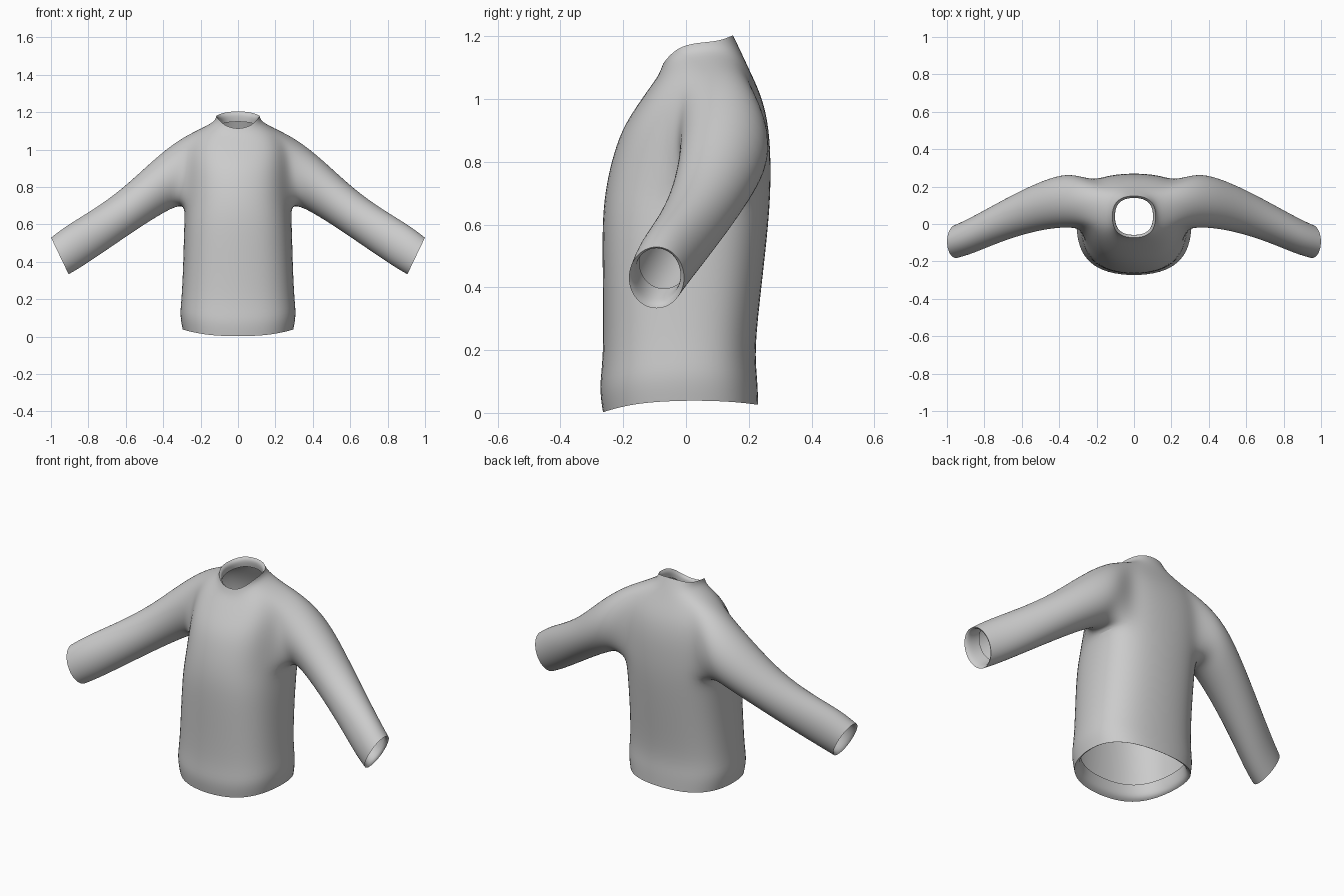
import bpy, bmesh
from math import sin, cos, pi

cube = bpy.data.objects.get("Cube")
if cube:
    bpy.data.objects.remove(cube, do_unlink=True)

# One fabric colour
fabric = bpy.data.materials.new("grey_fabric")
fabric.use_nodes = True
grey = (0.6, 0.6, 0.6, 1)
fabric.diffuse_color = grey
fabric.node_tree.nodes["Principled BSDF"].inputs["Base Color"].default_value = grey

COLS = 8                 # half-torso columns, front centre to back centre
ARM_COLS = (3, 6)        # armhole limits
ARM_ROWS = (7, 11)
HEM_ROW, NECK_ROW = 2, 13

# Torso rows: z front, z side, z back, half width, y front, y back, y side
torso_rows = [
    (.08, .12, .10, .275, -.235, .20, 0),      # hem turned inside
    (.02, .05, .04, .28, -.24, .21, 0),
    (0, .04, .025, .302, -.27, .235, 0),       # hem edge
    (.08, .12, .11, .318, -.283, .232, 0),
    (.17, .20, .20, .307, -.268, .222, 0),
    (.40, .40, .40, .298, -.27, .245, .01),
    (.60, .59, .60, .294, -.274, .267, .04),
    (.71, .70, .71, .287, -.264, .273, .09),   # armpit
    (.80, .80, .80, .283, -.245, .273, .11),
    (.90, .91, .90, .280, -.213, .268, .12),
    (.98, 1.02, 1.0, .270, -.160, .248, .12),
    (1.04, 1.105, 1.09, .220, -.115, .205, .10),  # shoulder
    (1.075, 1.15, 1.15, .125, -.088, .178, .05),  # collar base
    (1.11, 1.18, 1.205, .118, -.075, .152, .04),  # collar edge
    (1.10, 1.165, 1.19, .102, -.06, .138, .04),
    (1.07, 1.13, 1.15, .105, -.06, .145, .04),
]

# Sleeve rings: top x, top z, bottom x, bottom z, y front, y back
sleeve_rings = [
    (.31, 1.06, .325, .695, -.02, .268),
    (.45, .95, .375, .675, -.02, .262),
    (.62, .787, .50, .60, -.045, .20),
    (.78, .676, .68, .477, -.10, .11),
    (.92, .593, .83, .375, -.163, .03),
    (1.0, .53, .905, .332, -.183, -.005),      # cuff edge
    (.985, .52, .902, .352, -.165, -.025),     # cuff turned inside
    (.925, .565, .845, .395, -.15, .01),
]
CUFF_RING = 5

bm = bmesh.new()
crease = bm.edges.layers.float.new("crease_edge")


def torso_point(row, col):
    zf, zs, zb, width, yf, yb, ys = row
    a = pi * col / COLS
    t = cos(a)
    x = 0 if col in (0, COLS) else width * sin(a) ** .8
    y_end, z_end = (yf, zf) if t > 0 else (yb, zb)
    return x, ys + (y_end - ys) * abs(t) ** .8, zs + (z_end - zs) * t * t


def sharpen(loop, closed):
    pairs = list(zip(loop, loop[1:]))
    if closed:
        pairs.append((loop[-1], loop[0]))
    for a, b in pairs:
        bm.edges.get((a, b))[crease] = 1


# Torso surface with an opening for the sleeve
grid = [[bm.verts.new(torso_point(row, c)) for c in range(COLS + 1)]
        for row in torso_rows]
(c0, c1), (r0, r1) = ARM_COLS, ARM_ROWS
for r in range(len(grid) - 1):
    for c in range(COLS):
        if not (r0 <= r < r1 and c0 <= c < c1):
            bm.faces.new((grid[r][c], grid[r][c + 1],
                          grid[r + 1][c + 1], grid[r + 1][c]))
for r in (HEM_ROW, NECK_ROW):
    sharpen(grid[r], False)

# Sleeve grown from the armhole: up the front, over the shoulder, down the back
armhole = [grid[r][c0] for r in range(r0, r1 + 1)]
armhole += [grid[r1][c] for c in range(c0 + 1, c1 + 1)]
armhole += [grid[r][c1] for r in range(r1 - 1, r0 - 1, -1)]
armhole += [grid[r0][c] for c in range(c1 - 1, c0, -1)]
n = len(armhole)
previous = armhole
for i, (tx, tz, bx, bz, yf, yb) in enumerate(sleeve_rings):
    ring = []
    for k in range(n):
        a = 2 * pi * (k - 2) / n
        up, fwd = sin(a) * .51, cos(a) * .51
        ring.append(bm.verts.new(((tx + bx) / 2 + (tx - bx) * up,
                                  (yf + yb) / 2 + (yf - yb) * fwd,
                                  (tz + bz) / 2 + (tz - bz) * up)))
    for k in range(n):
        j = (k + 1) % n
        bm.faces.new((previous[k], ring[k], ring[j], previous[j]))
    if i == CUFF_RING:
        sharpen(ring, True)
    previous = ring

mesh = bpy.data.meshes.new("sweater")
bm.to_mesh(mesh)
bm.free()
mesh.materials.append(fabric)
sweater = bpy.data.objects.new("sweater", mesh)
bpy.context.collection.objects.link(sweater)

# Smooth shading, mirrored half, rounded surface
bpy.ops.object.select_all(action="DESELECT")
sweater.select_set(True)
bpy.context.view_layer.objects.active = sweater
bpy.ops.object.shade_smooth_by_angle(angle=1.4)
mirror = sweater.modifiers.new("mirror", "MIRROR")
mirror.use_clip = True
subsurf = sweater.modifiers.new("rounding", "SUBSURF")
subsurf.levels = subsurf.render_levels = 2
